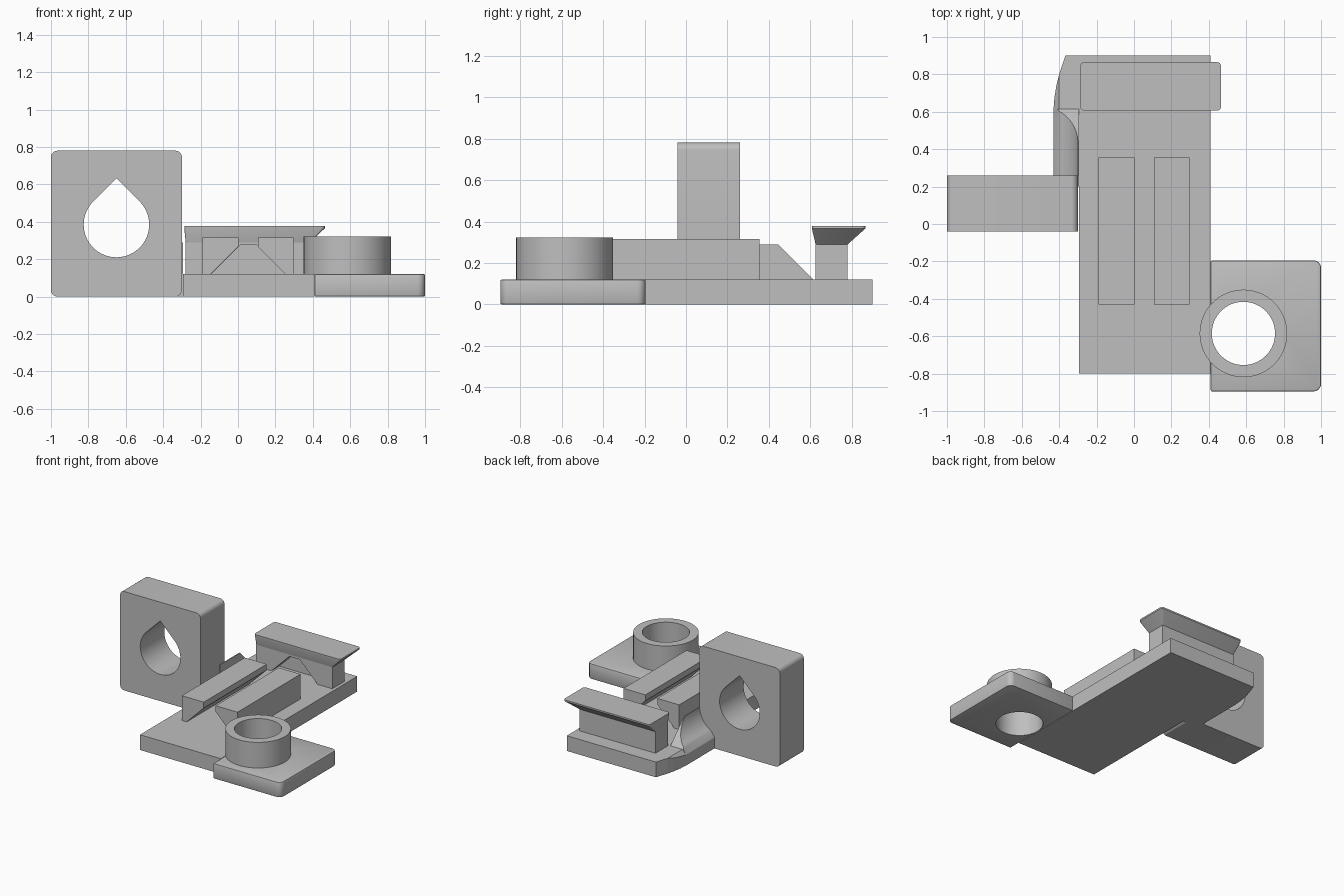
import bpy, bmesh
from math import sin, cos, pi, radians
from mathutils import Vector

if "Cube" in bpy.data.objects:
    bpy.data.objects.remove(bpy.data.objects["Cube"])

grey = bpy.data.materials.new("plain grey")
grey.use_nodes = True
GREY = (0.52, 0.52, 0.52, 1)
grey.diffuse_color = GREY
grey.node_tree.nodes["Principled BSDF"].inputs["Base Color"].default_value = GREY


def finish(name, bm):
    bmesh.ops.recalc_face_normals(bm, faces=bm.faces)
    mesh = bpy.data.meshes.new(name)
    bm.to_mesh(mesh)
    bm.free()
    mesh.materials.append(grey)
    obj = bpy.data.objects.new(name, mesh)
    bpy.context.collection.objects.link(obj)
    return obj


def activate(obj):
    bpy.ops.object.select_all(action='DESELECT')
    obj.select_set(True)
    bpy.context.view_layer.objects.active = obj


def smooth(obj):
    activate(obj)
    bpy.ops.object.shade_smooth_by_angle(angle=radians(30))


def loft(sections):
    """Closed solid through matching rings of points."""
    bm = bmesh.new()
    rings = [[bm.verts.new(p) for p in s] for s in sections]
    n = len(rings[0])
    for a, b in zip(rings, rings[1:]):
        for i in range(n):
            j = (i + 1) % n
            bm.faces.new((a[i], a[j], b[j], b[i]))
    bm.faces.new(rings[0])
    bm.faces.new(rings[-1])
    return bm


def prism(name, pts, axis, lo, hi):
    place = (lambda p, t: (p[0], p[1], t)) if axis == 'z' else (lambda p, t: (p[0], t, p[1]))
    return finish(name, loft([[place(p, t) for p in pts] for t in (lo, hi)]))


def arc(cx, cy, r, start, end, n):
    return [(cx + r * cos(radians(start + (end - start) * i / n)),
             cy + r * sin(radians(start + (end - start) * i / n))) for i in range(n + 1)]


def rect(x0, x1, y0, y1):
    return [(x0, y0), (x1, y0), (x1, y1), (x0, y1)]


def cut(obj, cutter):
    cutter.hide_render = True
    mod = obj.modifiers.new("cut", 'BOOLEAN')
    mod.operation, mod.solver, mod.object = 'DIFFERENCE', 'EXACT', cutter
    activate(obj)
    bpy.ops.object.modifier_apply(modifier=mod.name)
    bpy.data.objects.remove(cutter)


TOP = 0.12

# Main plate
prism("base_plate", rect(-0.295, 0.41, -0.8, 0.9), 'z', 0, TOP)

# Flared back corner of the plate: y, outer x, chamfer height
stations = [(0.615, -0.43, 0.085), (0.68, -0.425, 0.095), (0.74, -0.415, 0.105),
            (0.8, -0.4, 0.119), (0.9, -0.367, 0.119)]
finish("plate_flare", loft([
    [(-0.295, y, 0), (x, y, 0), (x, y, z), (max(x, -0.4), y, TOP), (-0.295, y, TOP)]
    for y, x, z in stations]))

# Concave gusset behind the upright block, trimmed by a slanted plane
curve = arc(-0.49, 0.3, 0.19, -62, -3, 10)
profile = [(-0.295, 0), (-0.43, 0), (-0.43, 0.085)] + curve + [(-0.295, 0.29)]
bm = loft([[(x, y, z) for x, z in profile] for y in (0.2, 0.615)])
cutting = bmesh.ops.bisect_plane(
    bm, geom=bm.verts[:] + bm.edges[:] + bm.faces[:], plane_co=Vector((0, 0.615, TOP)),
    plane_no=Vector((0, 1, 1)), clear_outer=True)
bmesh.ops.holes_fill(bm, edges=[e for e in bm.edges if e.is_boundary], sides=0)
smooth(finish("gusset", bm))

# Upright block with a teardrop hole
r = 0.035
outline = (arc(-0.3 - r, r, r, -90, 0, 6) + arc(-0.3 - r, 0.78 - r, r, 0, 90, 6)
           + arc(-1 + r, 0.78 - r, r, 90, 180, 6) + arc(-1 + r, r, r, 180, 270, 6))
block = prism("upright_block", outline, 'y', -0.04, 0.26)
teardrop = arc(-0.65, 0.385, 0.175, 135, 405, 48) + [(-0.65, 0.632)]
cut(block, prism("teardrop_cutter", teardrop, 'y', -0.2, 0.4))
smooth(block)

# Mirrored pair of undercut rails
rail = [(0.243, TOP), (0.243, 0.315), (0.052, 0.315), (0.052, 0.268), (0.2, TOP)]
for name, side in (("right_rail", -1), ("left_rail", 1)):
    prism(name, [(0.054 + side * x, z) for x, z in rail], 'y', -0.43, 0.355)

# Rear clamp post with a sloped notch in its front
post = prism("clamp_post", rect(-0.28, 0.385, 0.625, 0.78), 'z', TOP, 0.292)
notch = [(-0.155, 0.11), (0.01, 0.275), (0.1, 0.275), (0.265, 0.11)]
cut(post, prism("notch_cutter", notch, 'y', 0.55, 0.72))

# Flared jaw on the post, slightly rounded at the corners
def jaw_ring(x0, x1, y0, y1, z, c):
    ring = (arc(x1 - c, y0 + c, c, -90, 0, 4) + arc(x1 - c, y1 - c, c, 0, 90, 4)
            + arc(x0 + c, y1 - c, c, 90, 180, 4) + arc(x0 + c, y0 + c, c, 180, 270, 4))
    return [(x, y, z) for x, y in ring]

jaw = finish("clamp_jaw", loft([jaw_ring(-0.28, 0.385, 0.625, 0.78, 0.29, 0.005),
                                jaw_ring(-0.287, 0.465, 0.607, 0.865, 0.366, 0.02),
                                jaw_ring(-0.287, 0.465, 0.607, 0.865, 0.378, 0.02)]))
smooth(jaw)

# Side pad with rounded outer corners
r = 0.04
pad_outline = ([(0.41, -0.195), (0.41, -0.895)] + arc(1 - r, -0.895 + r, r, -90, 0, 6)
               + arc(1 - r, -0.195 - r, r, 0, 90, 6))
pad = prism("side_pad", pad_outline, 'z', 0, TOP)
bevel = pad.modifiers.new("bevel", 'BEVEL')
bevel.width, bevel.segments = 0.007, 2
bevel.limit_method, bevel.angle_limit = 'ANGLE', radians(60)
activate(pad)
bpy.ops.object.modifier_apply(modifier=bevel.name)

# Round collar with a bore running through the pad
def disc(radius):
    return arc(0.585, -0.585, radius, 0, 354.375, 63)

collar = prism("collar", disc(0.234), 'z', TOP - 0.01, 0.322)
for part in (pad, collar):
    cut(part, prism("bore_cutter", disc(0.169), 'z', -0.1, 0.5))
    smooth(part)
